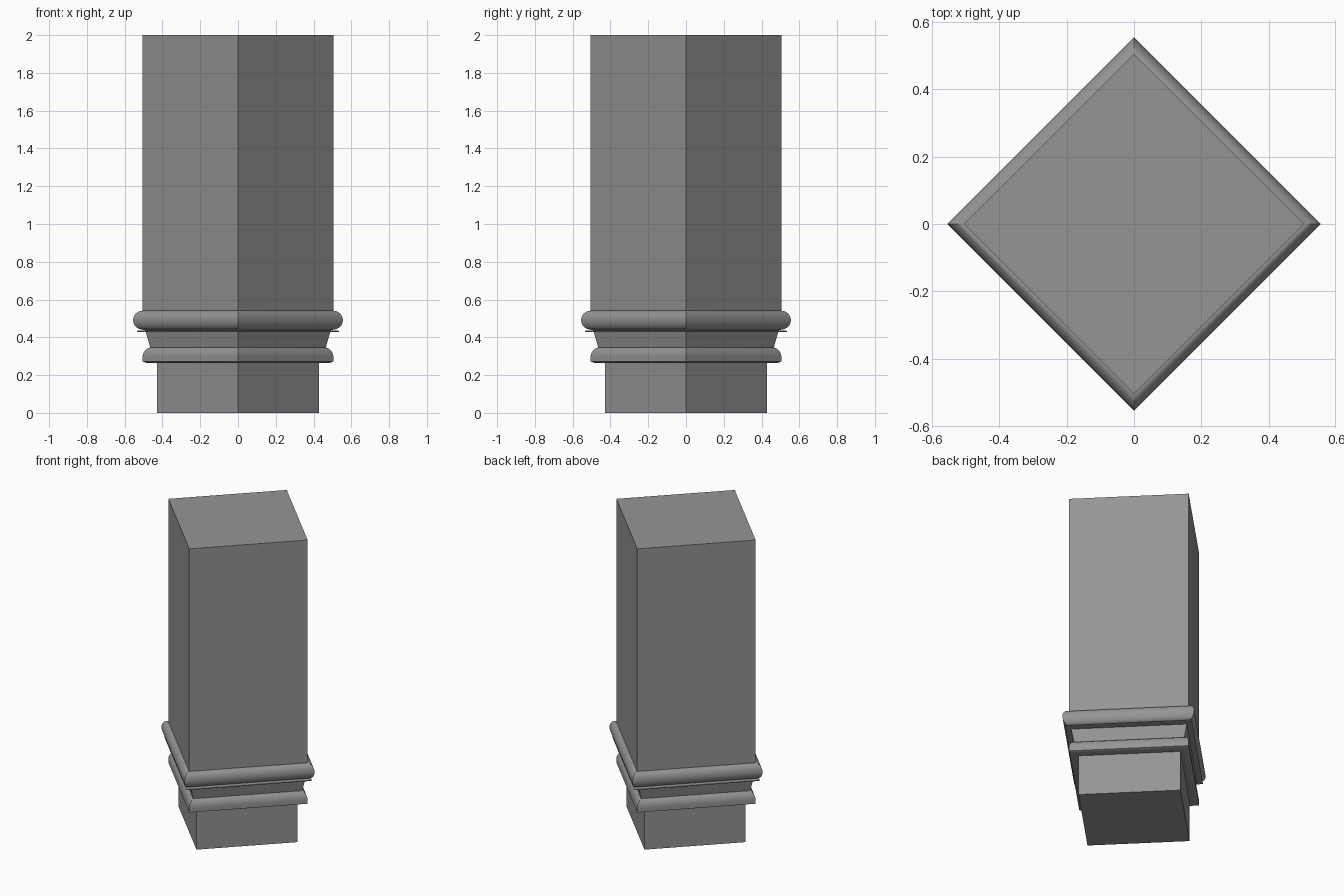
import bpy, bmesh, math

cube = bpy.data.objects.get("Cube")
if cube:
    bpy.data.objects.remove(cube, do_unlink=True)

stone = bpy.data.materials.new("grey stone")
stone.use_nodes = True
GREY = (0.3, 0.3, 0.3, 1)
stone.diffuse_color = GREY
stone.node_tree.nodes["Principled BSDF"].inputs["Base Color"].default_value = GREY


def arc(r, z, width, height, start, end, steps=10):
    """Elliptical run of (corner radius, height) profile points."""
    angles = [math.radians(start + (end - start) * i / steps) for i in range(steps + 1)]
    return [(r + width * math.cos(a), z + height * math.sin(a)) for a in angles]


def square_sweep(name, profile, cap_bottom=False, cap_top=False):
    """Carry a profile round a square whose corners lie on the x and y axes."""
    bm = bmesh.new()
    rings = [[bm.verts.new((r * x, r * y, z)) for x, y in ((1, 0), (0, 1), (-1, 0), (0, -1))]
             for r, z in profile]
    for low, high in zip(rings, rings[1:]):
        for i in range(4):
            j = (i + 1) % 4
            bm.faces.new((low[i], low[j], high[j], high[i]))
    if cap_bottom:
        bm.faces.new(rings[0][::-1])
    if cap_top:
        bm.faces.new(rings[-1])
    mesh = bpy.data.meshes.new(name)
    bm.to_mesh(mesh)
    bm.free()
    mesh.materials.append(stone)
    obj = bpy.data.objects.new(name, mesh)
    bpy.context.collection.objects.link(obj)
    bpy.ops.object.select_all(action='DESELECT')
    obj.select_set(True)
    bpy.context.view_layer.objects.active = obj
    bpy.ops.object.shade_smooth_by_angle(angle=math.radians(30))
    return obj


# Plain block at the foot
square_sweep("base_block", [(0.43, 0), (0.43, 0.265)], cap_bottom=True)

# Lower moulding: flat underside, short upright edge, rounded shoulder
square_sweep("lower_moulding",
             [(0.43, 0.265), (0.485, 0.265), (0.505, 0.272)]
             + arc(0.455, 0.295, 0.05, 0.052, 0, 90) + [(0.465, 0.347)])

# Flared neck
square_sweep("neck", [(0.465, 0.347), (0.488, 0.427)])

# Thin projecting fillet
square_sweep("fillet", [(0.488, 0.427), (0.52, 0.427)]
             + arc(0.525, 0.432, 0.01, 0.005, -90, 90, 6) + [(0.49, 0.437)])

# Rounded upper moulding
square_sweep("upper_moulding", [(0.49, 0.437), (0.505, 0.441)]
             + arc(0.505, 0.491, 0.05, 0.05, -80, 90, 14))

# Tall shaft
square_sweep("shaft", [(0.505, 0.541), (0.505, 2)], cap_top=True)
